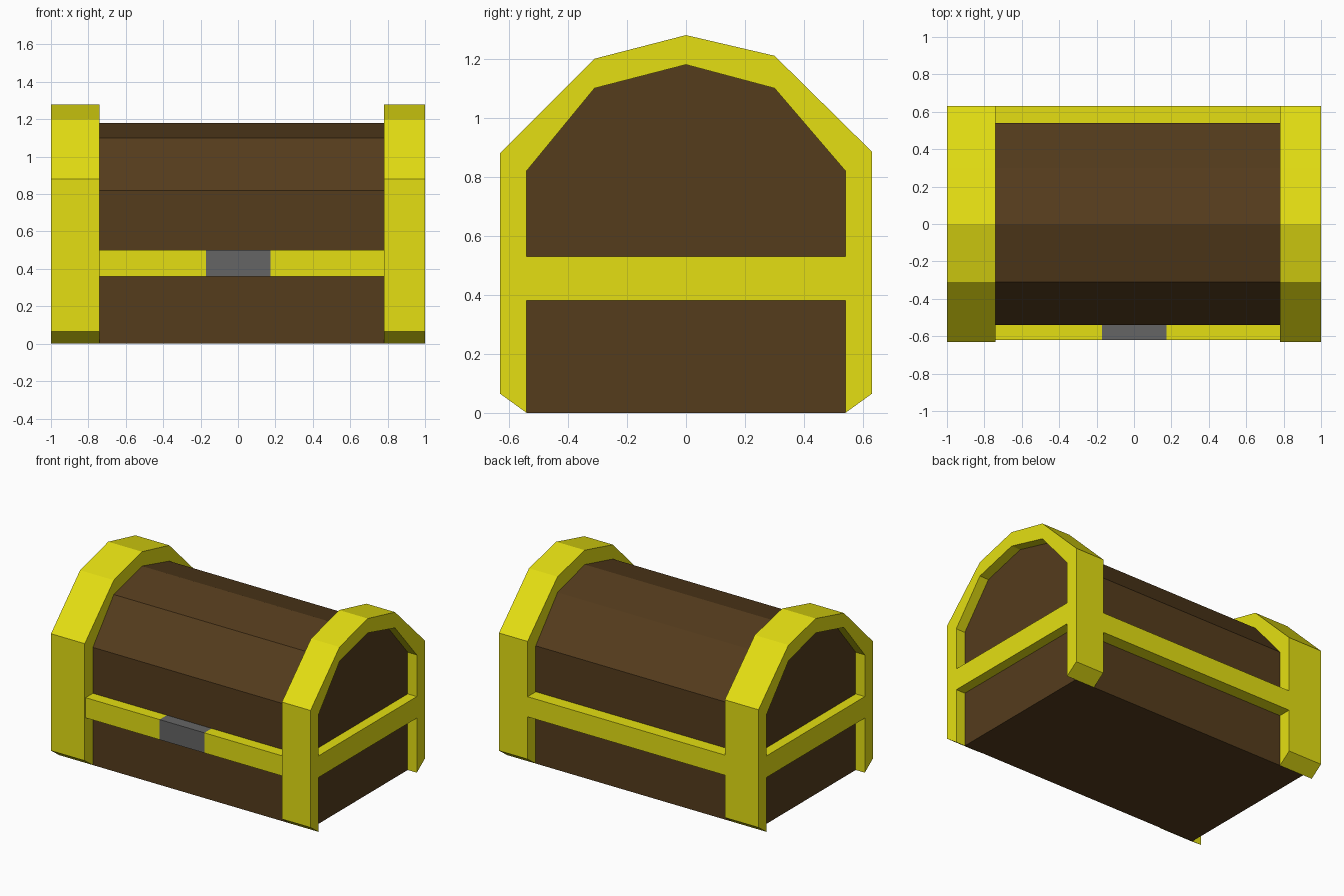
import bpy
import bmesh

if "Cube" in bpy.data.objects:
    bpy.data.objects.remove(bpy.data.objects["Cube"])


def material(name, rgb):
    mat = bpy.data.materials.new(name)
    mat.diffuse_color = (*rgb, 1)
    mat.use_nodes = True
    mat.node_tree.nodes["Principled BSDF"].inputs["Base Color"].default_value = mat.diffuse_color
    return mat


GOLD = material("gold", (0.78, 0.74, 0.006))
WOOD = material("wood", (0.09, 0.045, 0.012))
STEEL = material("steel", (0.13, 0.13, 0.13))


def extrude_x(name, polygons, x0, x1, mat):
    """Extrude adjoining (y, z) polygons along x into one closed part."""
    bm = bmesh.new()
    for poly in polygons:
        bm.faces.new([bm.verts.new((x0, y, z)) for y, z in poly])
    bmesh.ops.remove_doubles(bm, verts=bm.verts, dist=1e-4)
    ext = bmesh.ops.extrude_face_region(bm, geom=bm.faces[:], use_keep_orig=True)
    moved = [v for v in ext["geom"] if isinstance(v, bmesh.types.BMVert)]
    bmesh.ops.translate(bm, verts=moved, vec=(x1 - x0, 0, 0))
    bmesh.ops.recalc_face_normals(bm, faces=bm.faces)
    mesh = bpy.data.meshes.new(name)
    bm.to_mesh(mesh)
    bm.free()
    mesh.materials.append(mat)
    obj = bpy.data.objects.new(name, mesh)
    bpy.context.collection.objects.link(obj)
    return obj


def box(name, x, y, z, mat):
    rect = [(y[0], z[0]), (y[1], z[0]), (y[1], z[1]), (y[0], z[1])]
    return extrude_x(name, [rect], x[0], x[1], mat)


# Matching inner (wood) and outer (metal) profiles, from front foot to back foot
inner = [(-.54, 0), (-.54, .065), (-.54, .82), (-.31, 1.1), (0, 1.18),
         (.30, 1.1), (.54, .82), (.54, .065), (.54, 0)]
outer = [(-.54, 0), (-.63, .065), (-.63, .88), (-.31, 1.2), (0, 1.28),
         (.30, 1.21), (.63, .885), (.63, .065), (.54, 0)]

# Wooden body with faceted lid
extrude_x("chest_body", [inner], -.93, .93, WOOD)

# Arched metal bands at both ends, slightly different widths
ring = []
for i in range(len(inner) - 1):
    quad = [inner[i], outer[i], outer[i + 1], inner[i + 1]]
    ring.append(list(dict.fromkeys(quad)))
extrude_x("left_band", ring, -1, -.74, GOLD)
extrude_x("right_band", ring, .78, 1, GOLD)

# Horizontal rails round the middle
for side, x in (("left", (-1, -.93)), ("right", (.93, 1))):
    box(side + "_rail", x, (-.54, .54), (.38, .53), GOLD)
box("back_rail", (-.74, .78), (.54, .63), (.36, .5), GOLD)
box("front_rail_left", (-.74, -.17), (-.62, -.54), (.36, .5), GOLD)
box("front_rail_right", (.175, .78), (-.62, -.54), (.36, .5), GOLD)

# Lock plate set into the front rail
box("lock", (-.17, .175), (-.62, -.54), (.36, .5), STEEL)
